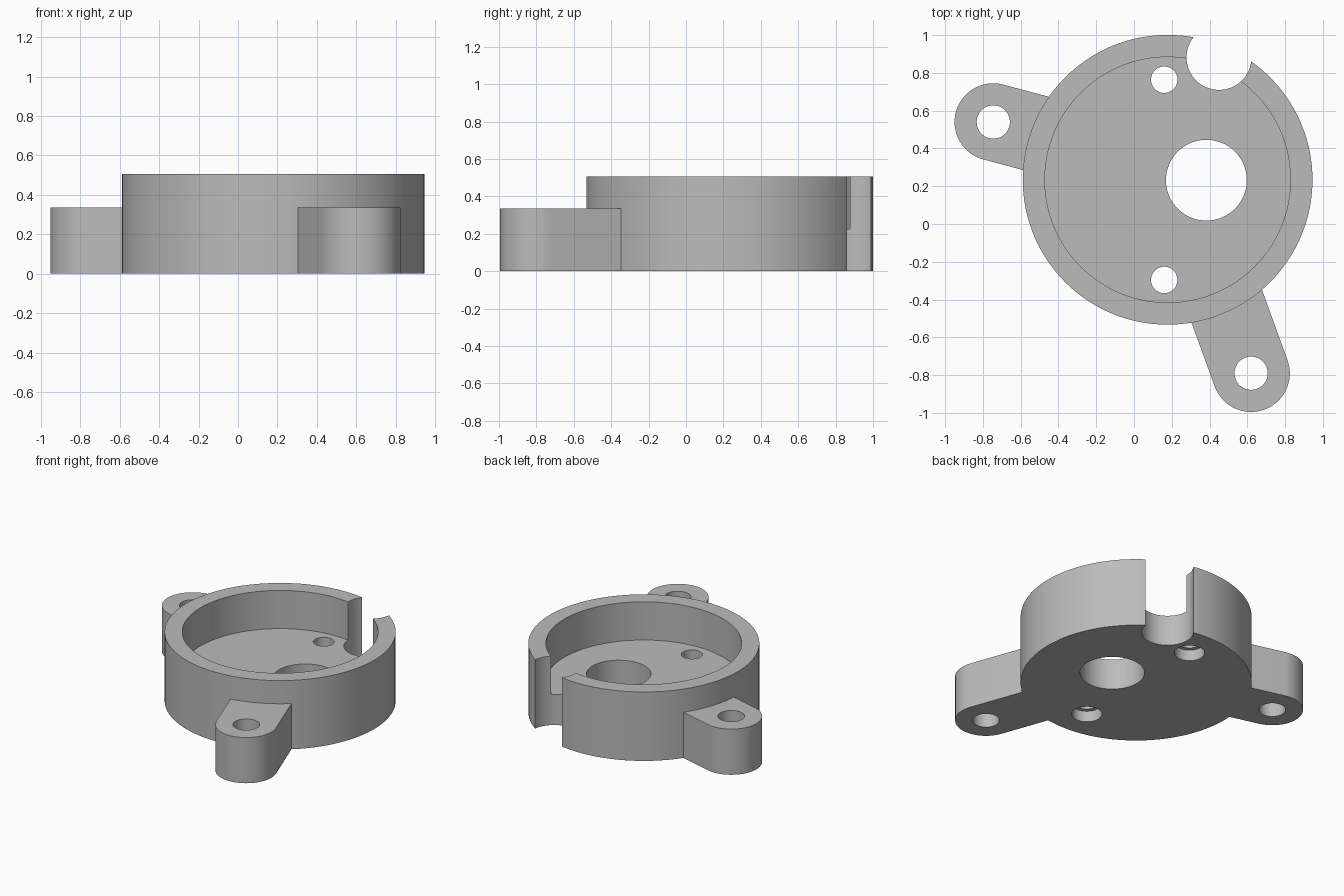
import bpy, bmesh, math
from mathutils import Vector

if "Cube" in bpy.data.objects:
    bpy.data.objects.remove(bpy.data.objects["Cube"])

CX, CY = 0.178, 0.234          # centre of the round housing
grey = bpy.data.materials.new("light grey")
grey.diffuse_color = (0.5, 0.5, 0.5, 1)
grey.use_nodes = True
grey.node_tree.nodes["Principled BSDF"].inputs["Base Color"].default_value = grey.diffuse_color


def prism(name, pts, z0, z1):
    """Extrude a closed outline from z0 to z1."""
    bm = bmesh.new()
    face = bm.faces.new([bm.verts.new((x, y, z0)) for x, y in pts])
    ext = bmesh.ops.extrude_face_region(bm, geom=[face])
    top = [v for v in ext["geom"] if isinstance(v, bmesh.types.BMVert)]
    bmesh.ops.translate(bm, verts=top, vec=(0, 0, z1 - z0))
    bmesh.ops.recalc_face_normals(bm, faces=bm.faces)
    me = bpy.data.meshes.new(name)
    bm.to_mesh(me)
    bm.free()
    me.materials.append(grey)
    ob = bpy.data.objects.new(name, me)
    bpy.context.collection.objects.link(ob)
    return ob


def arc(x, y, r, a0, a1, n):
    return [(x + r * math.cos(a0 + (a1 - a0) * i / n),
             y + r * math.sin(a0 + (a1 - a0) * i / n)) for i in range(n + 1)]


def cylinder(name, x, y, r, z0, z1, n=64):
    return prism(name, arc(x, y, r, 0, 2 * math.pi, n)[:-1], z0, z1)


def ear(name, x, y, r, deg, length, h):
    """Round-ended lug; deg is the direction in which it runs into the housing."""
    a = math.radians(deg)
    pts = arc(x, y, r, a + math.pi / 2, a + 1.5 * math.pi, 40)
    d = Vector((math.cos(a), math.sin(a))) * length
    pts += [(pts[-1][0] + d.x, pts[-1][1] + d.y), (pts[0][0] + d.x, pts[0][1] + d.y)]
    return prism(name, pts, 0, h)


def combine(target, tool, operation):
    mod = target.modifiers.new(operation, 'BOOLEAN')
    mod.operation, mod.solver, mod.object = operation, 'EXACT', tool
    tool.hide_render = True
    bpy.context.view_layer.objects.active = target
    bpy.ops.object.modifier_apply(modifier=mod.name)
    bpy.data.objects.remove(tool)


# Round housing with two mounting ears
housing = cylinder("housing", CX, CY, 0.767, 0, 0.505, 128)
EARS = [(-0.745, 0.54, -15), (0.62, -0.79, 110)]
for x, y, deg in EARS:
    combine(housing, ear("mounting_ear", x, y, 0.205, deg, 0.55, 0.335), 'UNION')

# Recess, main bore and edge notch
cuts = [(CX, CY, 0.65, 0.225, 0.7, 128),
        (0.383, 0.232, 0.214, -0.1, 0.6, 64),
        (0.45, 0.882, 0.172, -0.1, 0.6, 64)]
# Ear holes
cuts += [(x, y, 0.088, -0.1, 0.6, 48) for x, y, _ in EARS]
# Screw holes with counterbores underneath
for y in (0.764, -0.296):
    cuts += [(0.16, y, 0.07, -0.1, 0.6, 48), (0.16, y, 0.1, -0.1, 0.08, 48)]
for c in cuts:
    combine(housing, cylinder("cutter", *c), 'DIFFERENCE')

# Smooth curved walls, sharp edges
bpy.ops.object.select_all(action='DESELECT')
housing.select_set(True)
bpy.context.view_layer.objects.active = housing
bpy.ops.object.shade_smooth_by_angle(angle=math.radians(25))
